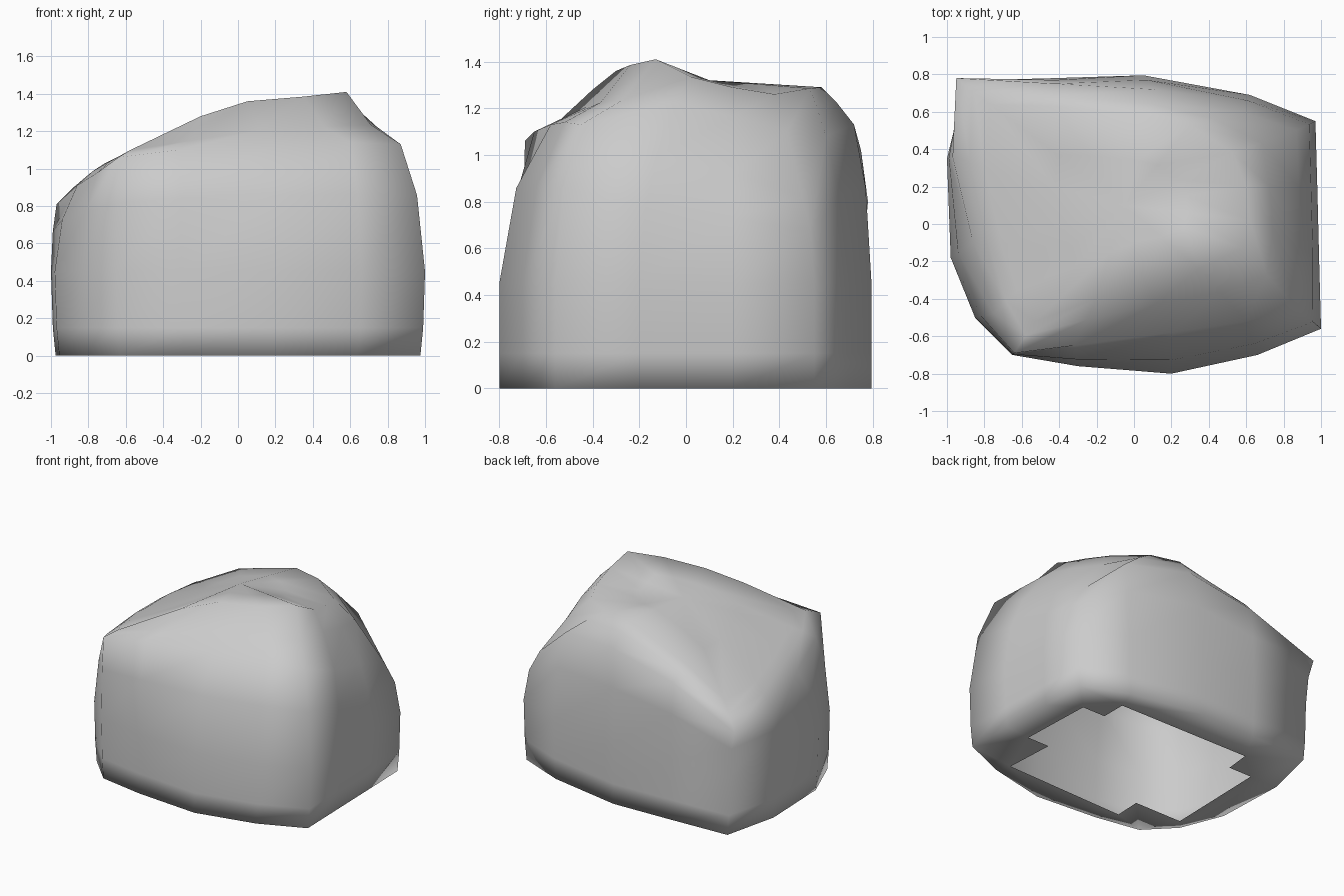
import bpy, bmesh
from mathutils import Vector

if "Cube" in bpy.data.objects:
    bpy.data.objects.remove(bpy.data.objects["Cube"])

# Columns around the boulder: wall outline (x, y), shoulder (x, y, z), crown (x, y, z)
columns = [
    (-.65, -.70, -.64, -.69, 1.06, -.53, -.52, 1.11),
    (-.30, -.76, -.32, -.65, 1.10, -.20, -.40, 1.28),
    (.20, -.80, .20, -.58, 1.13, .05, -.30, 1.36),
    (.66, -.70, .60, -.52, 1.14, .35, -.24, 1.385),
    (1.0, -.56, .87, -.45, 1.13, .58, -.13, 1.41),
    (.99, -.20, .89, -.12, 1.00, .62, .02, 1.335),
    (.98, .20, .88, .20, .92, .60, .20, 1.29),
    (.97, .55, .87, .50, .82, .53, .38, 1.26),
    (.62, .69, .58, .60, 1.08, .30, .53, 1.285),
    (.05, .795, .10, .72, 1.13, .08, .58, 1.29),
    (-.42, .78, -.42, .75, 1.02, -.43, .63, 1.13),
    (-.90, .76, -.95, .78, .80, -.77, .64, .94),
    (-1.0, .35, -.97, .36, .81, -.80, .30, .96),
    (-.98, -.18, -.86, -.10, .91, -.71, -.10, 1.03),
    (-.85, -.50, -.75, -.48, .98, -.63, -.36, 1.07),
]
# Stepped opening in the underside
opening = [(.60, -.60), (.58, -.22), (.76, -.22), (.74, .34), (.55, .34), (.55, .53),
           (-.54, .54), (-.56, .35), (-.75, .35), (-.77, -.43), (-.38, -.43), (-.39, -.63)]
top_centre = Vector((-.05, .10, 1.32))

bm = bmesh.new()


def add_ring(points):
    return [bm.verts.new(p) for p in points]


wall = [Vector((c[0], c[1], .45)) for c in columns]
rim = [Vector(c[2:5]) for c in columns]
crown = [Vector(c[5:8]) for c in columns]


def scaled(sx, z):
    return [Vector((p.x * sx, p.y, z)) for p in wall]


# Bulge between the wall and the shoulder
upper = []
for w, r in zip(wall, rim):
    p = w.lerp(r, .33)
    p.z = w.z + (r.z - w.z) * .6
    upper.append(p)

# Slope between shoulder and crown: a shallow ledge in front, rounded elsewhere
slope = []
for i, (r, c) in enumerate(zip(rim, crown)):
    p = r.lerp(c, .55)
    p.z += -.05 if 1 <= i <= 4 else (.04 if 5 <= i <= 7 else .01)
    slope.append(p)

# Stacked rings from base to top
rings = [add_ring(r) for r in (
    scaled(.975, 0), scaled(.99, .15), wall, upper, rim, slope, crown,
    [p.lerp(top_centre, .5) for p in crown])]
n = len(columns)
for a, b in zip(rings, rings[1:]):
    for i in range(n):
        j = (i + 1) % n
        bm.faces.new((a[i], a[j], b[j], b[i]))

# Top fan
tip = bm.verts.new(top_centre)
for i in range(n):
    bm.faces.new((rings[-1][i], rings[-1][(i + 1) % n], tip))

# Flat underside around the stepped opening
hole = add_ring([(x, y, 0) for x, y in opening])
edges = [bm.edges.new((hole[i], hole[(i + 1) % len(hole)])) for i in range(len(hole))]
edges += [bm.edges.get((rings[0][i], rings[0][(i + 1) % n])) for i in range(n)]
bmesh.ops.triangle_fill(bm, edges=edges, use_beauty=True, normal=(0, 0, -1))

bmesh.ops.recalc_face_normals(bm, faces=bm.faces)
for f in bm.faces:
    f.smooth = True

mesh = bpy.data.meshes.new("boulder")
bm.to_mesh(mesh)
bm.free()
boulder = bpy.data.objects.new("boulder", mesh)
bpy.context.collection.objects.link(boulder)
